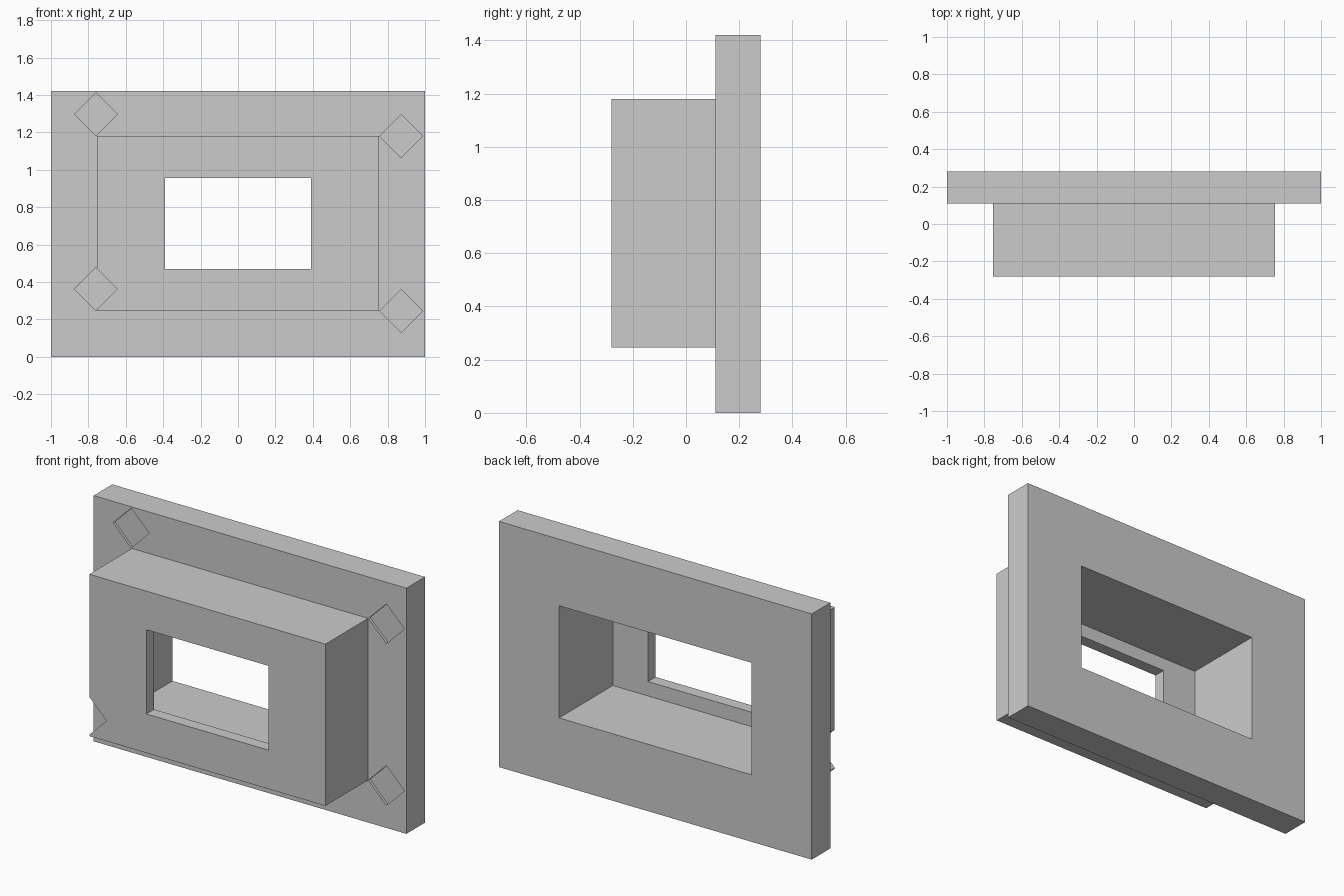
import bpy
import math
from mathutils import Matrix

if "Cube" in bpy.data.objects:
    bpy.data.objects.remove(bpy.data.objects["Cube"], do_unlink=True)

grey = bpy.data.materials.new("plain_grey")
grey.use_nodes = True
grey.diffuse_color = (0.6, 0.6, 0.6, 1)
grey.node_tree.nodes["Principled BSDF"].inputs["Base Color"].default_value = (0.6, 0.6, 0.6, 1)


def block(name, x, y, z, turn=0):
    """Box between (low, high) limits on each axis, optionally turned about y."""
    bpy.ops.mesh.primitive_cube_add(size=1)
    obj = bpy.context.object
    obj.name = name
    size = [b - a for a, b in (x, y, z)]
    centre = [(a + b) / 2 for a, b in (x, y, z)]
    obj.data.transform(Matrix.Translation(centre) @ Matrix.Rotation(turn, 4, "Y")
                       @ Matrix.Diagonal((*size, 1)))
    obj.data.materials.append(grey)
    return obj


def combine(target, tool, operation):
    """Apply a boolean and discard the tool."""
    mod = target.modifiers.new(operation.title(), "BOOLEAN")
    mod.operation = operation
    mod.solver = "EXACT"
    mod.object = tool
    bpy.context.view_layer.objects.active = target
    bpy.ops.object.modifier_apply(modifier=mod.name)
    bpy.data.objects.remove(tool, do_unlink=True)


# Back flange joined to the projecting front box
frame = block("flanged_frame", (-1, 1), (0.11, 0.28), (0, 1.42))
front_box = block("front_box", (-0.755, 0.755), (-0.28, 0.2), (0.245, 1.18))
combine(frame, front_box, "UNION")

# Rear cavity, leaving a thin front wall
cavity = block("cavity", (-0.615, 0.615), (-0.21, 0.4), (0.387, 1.035))
combine(frame, cavity, "DIFFERENCE")

# Window through the front wall
window = block("window", (-0.39, 0.39), (-0.4, 0.0), (0.47, 0.957))
combine(frame, window, "DIFFERENCE")

# Shallow diamond pockets in the flange; the lower one at -x also notches the box
half = 0.115 / math.sqrt(2)
for cx, cz in ((-0.76, 1.297), (-0.76, 0.362), (0.872, 1.18), (0.872, 0.245)):
    pocket = block("pocket", (cx - half, cx + half), (-0.4, 0.125),
                   (cz - half, cz + half), math.pi / 4)
    combine(frame, pocket, "DIFFERENCE")
